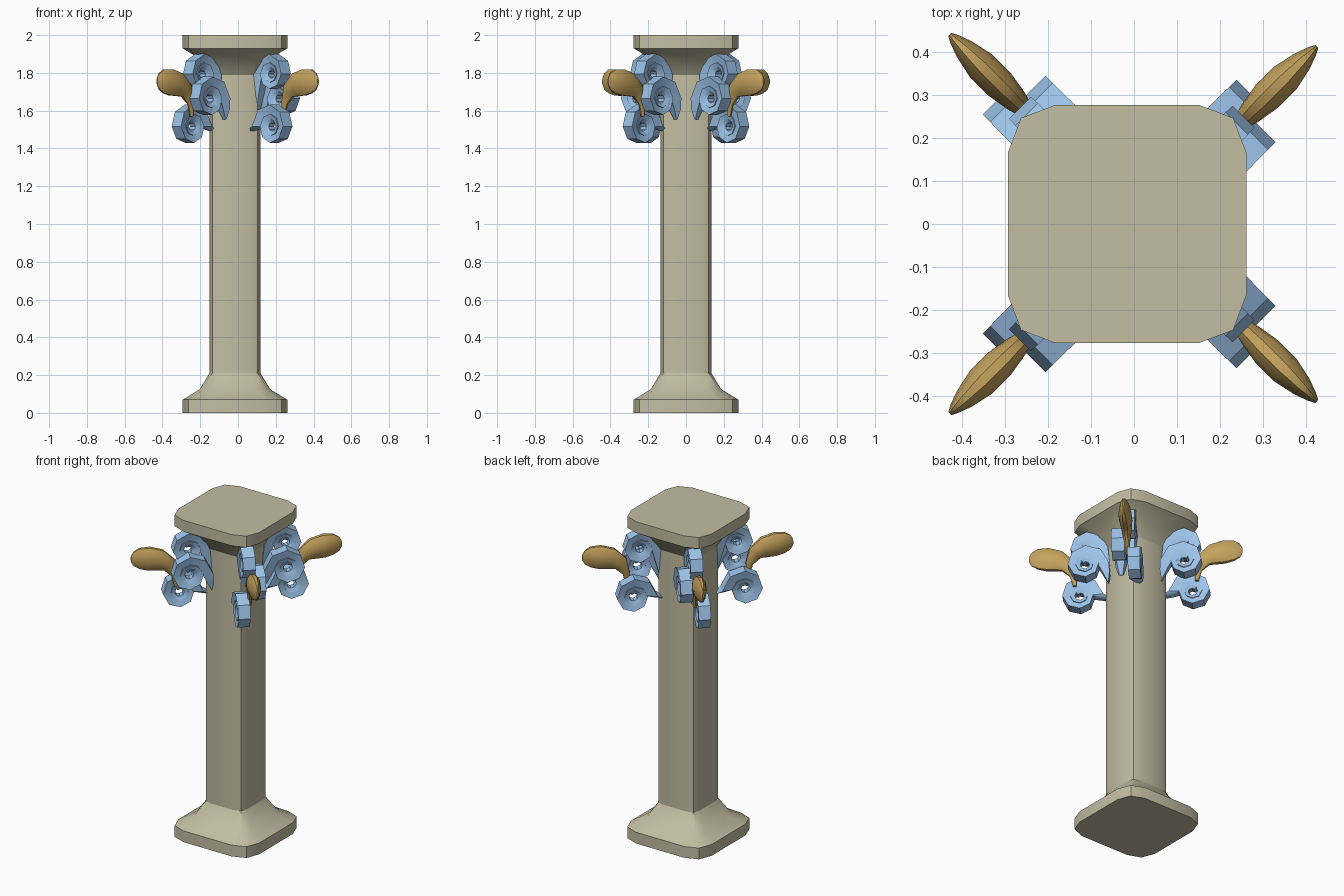
import bpy, bmesh, math
from mathutils import Vector

if "Cube" in bpy.data.objects:
    bpy.data.objects.remove(bpy.data.objects["Cube"])

CX = -0.016          # column axis in x
S = math.sqrt(0.5)


def material(name, rgb):
    m = bpy.data.materials.new(name)
    m.diffuse_color = (*rgb, 1)
    m.use_nodes = True
    m.node_tree.nodes["Principled BSDF"].inputs["Base Color"].default_value = m.diffuse_color
    return m


STONE = material("stone", (0.54, 0.51, 0.36))
BLUE = material("blue", (0.34, 0.55, 0.82))
GOLD = material("gold", (0.55, 0.36, 0.11))


def loft(name, rings, mat, angle):
    """Skin a list of equal-length point rings and cap both ends."""
    bm = bmesh.new()
    vs = [[bm.verts.new(p) for p in r] for r in rings]
    n = len(rings[0])
    for a, b in zip(vs, vs[1:]):
        for i in range(n):
            j = (i + 1) % n
            bm.faces.new((a[i], a[j], b[j], b[i]))
    bm.faces.new(vs[0])
    bm.faces.new(vs[-1])
    bmesh.ops.recalc_face_normals(bm, faces=bm.faces)
    me = bpy.data.meshes.new(name)
    bm.to_mesh(me)
    bm.free()
    me.materials.append(mat)
    ob = bpy.data.objects.new(name, me)
    bpy.context.collection.objects.link(ob)
    bpy.ops.object.select_all(action='DESELECT')
    bpy.context.view_layer.objects.active = ob
    ob.select_set(True)
    bpy.ops.object.shade_smooth_by_angle(angle=math.radians(angle))
    return ob


# Column: one rounded-square section scaled along a mirrored profile
corner = [(1, 0.6), (0.89, 0.89), (0.6, 1)]
section = []
for q in range(4):
    c, s = round(math.cos(q * math.pi / 2)), round(math.sin(q * math.pi / 2))
    section += [(x * c - y * s, x * s + y * c) for x, y in corner]
half = [(0, 0.277), (0.07, 0.277), (0.125, 0.187), (0.21, 0.135)]
profile = half + [(2 - z, w) for z, w in reversed(half)]
loft("column", [[(CX + x * w, y * w, z) for x, y in section] for z, w in profile], STONE, 30)


def place(p, corner_id):
    """Map (radial, tangential, z) to one of the four corners."""
    r, t, z = p
    x, y = (r + t) * S, (r - t) * S
    if corner_id[1] == "left":
        x, y = -y, x
    if corner_id[0] == "front":
        y = -y
    return (x + CX, y, z)


def scroll(cr, cz, rad, t, h, tip):
    """Spiral ribbon with a pointed tail; narrower toward its inner edge."""
    edges = []
    for k in range(20):
        a = math.pi - k * math.pi / 4
        R = rad * 1.15 * math.exp(-0.07 * k)
        d = Vector((math.cos(a), math.sin(a)))
        c = Vector((cr, cz))
        edges.append((c + d * R, c + d * R * 0.52, h * (1 - 0.012 * k)))
    o, i, _ = edges[0]
    p = Vector(tip)
    tail = [(p + (o - p) * 0.02, p + (i - p) * 0.02, h * 0.35),
            (p.lerp(o, 0.5) + Vector((-0.006, 0)), p.lerp(i, 0.55), h * 0.8)]
    return [[(o.x, t - w, o.y), (o.x, t + w, o.y),
             (i.x, t + w * 0.68, i.y), (i.x, t - w * 0.68, i.y)]
            for o, i, w in tail + edges]


scrolls = {
    "upper_scroll": scroll(0.276, 1.795, 0.105, 0.015, 0.038, (0.145, 1.55)),
    "middle_scroll": scroll(0.278, 1.665, 0.115, 0.072, 0.039, (0.150, 1.55)),
    "lower_scroll": scroll(0.317, 1.517, 0.115, -0.022, 0.037, (0.150, 1.49)),
}

# Petal: stations of radial, z, half width, half height, tilt of the section
stations = [(0.345, 1.57, 0.010, 0.010, 80), (0.352, 1.64, 0.016, 0.022, 70),
            (0.385, 1.705, 0.028, 0.046, 45), (0.44, 1.737, 0.037, 0.066, 20),
            (0.50, 1.75, 0.037, 0.073, 5), (0.555, 1.755, 0.025, 0.065, 0),
            (0.588, 1.755, 0.013, 0.045, 0), (0.603, 1.755, 0.005, 0.018, 0)]
petal = []
for r, z, w, h, tilt in stations:
    b = math.radians(tilt)
    ring = []
    for i in range(10):
        a = i * math.tau / 10
        up = h * math.sin(a)
        ring.append((r - up * math.sin(b), 0.02 + w * math.cos(a), z + up * math.cos(b)))
    petal.append(ring)

# Ornament at the four corners
for side in ("back", "front"):
    for lr in ("right", "left"):
        cid = (side, lr)
        for name, rings in scrolls.items():
            loft(f"{side}_{lr}_{name}", [[place(p, cid) for p in r] for r in rings], BLUE, 30)
        loft(f"{side}_{lr}_petal", [[place(p, cid) for p in r] for r in petal], GOLD, 40)
